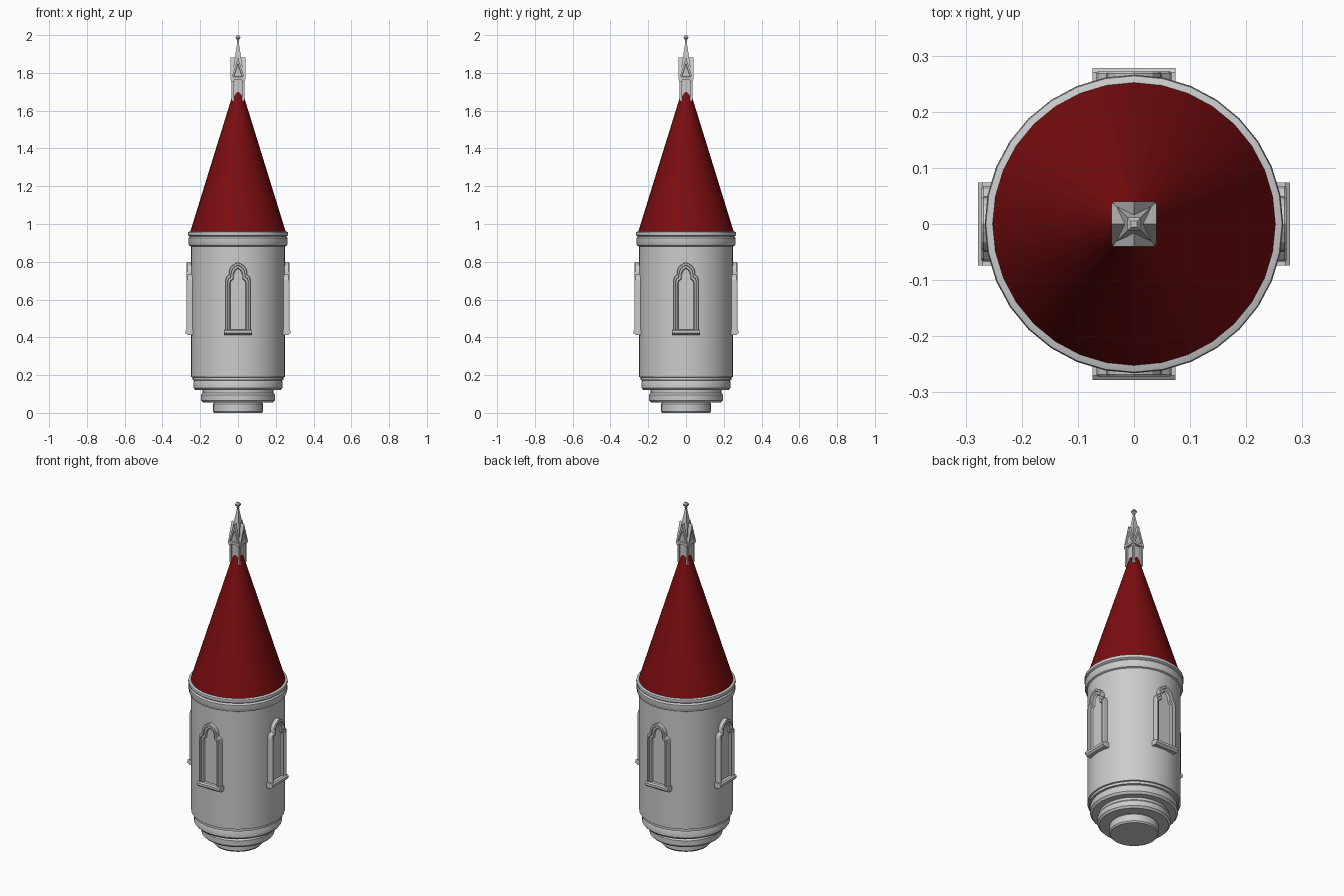
import bpy, bmesh, math
from mathutils import Matrix, Vector

if "Cube" in bpy.data.objects:
    bpy.data.objects.remove(bpy.data.objects["Cube"])


def finish(bm, name, smooth=False, color=None):
    bmesh.ops.recalc_face_normals(bm, faces=bm.faces)
    me = bpy.data.meshes.new(name)
    bm.to_mesh(me)
    bm.free()
    ob = bpy.data.objects.new(name, me)
    bpy.context.collection.objects.link(ob)
    if color:
        mat = bpy.data.materials.new(name + "_paint")
        mat.diffuse_color = color
        mat.use_nodes = True
        mat.node_tree.nodes["Principled BSDF"].inputs["Base Color"].default_value = mat.diffuse_color
        me.materials.append(mat)
    if smooth:
        bpy.ops.object.select_all(action='DESELECT')
        ob.select_set(True)
        bpy.context.view_layer.objects.active = ob
        bpy.ops.object.shade_smooth_by_angle(angle=math.radians(30))
    return ob


def stack(bm, rings):
    """Bridge equal-sized closed rings of points and cap both ends."""
    vs = [[bm.verts.new(p) for p in r] for r in rings]
    n = len(vs[0])
    for a, b in zip(vs, vs[1:]):
        for i in range(n):
            j = (i + 1) % n
            bm.faces.new((a[i], a[j], b[j], b[i]))
    bm.faces.new(vs[0])
    bm.faces.new(vs[-1])


def lathe(bm, profile, n, turn=0.0):
    stack(bm, [[(r * math.cos(turn + 2 * math.pi * i / n),
                 r * math.sin(turn + 2 * math.pi * i / n), z) for i in range(n)]
               for r, z in profile])


def square_lathe(bm, profile):
    lathe(bm, [(h * math.sqrt(2), z) for h, z in profile], 4, math.pi / 4)


def spin4(bm, count=4):
    """Repeat everything in bm around z in quarter turns."""
    geom = bm.verts[:] + bm.edges[:] + bm.faces[:]
    for k in range(1, count):
        new = bmesh.ops.duplicate(bm, geom=geom)["geom"]
        bmesh.ops.rotate(bm, verts=[g for g in new if isinstance(g, bmesh.types.BMVert)],
                         cent=(0, 0, 0), matrix=Matrix.Rotation(k * math.pi / 2, 3, 'Z'))


# Round tower body with stepped corbel and cornice
bm = bmesh.new()
lathe(bm, [(.126, 0), (.132, .008), (.132, .048), (.126, .055),
           (.185, .055), (.195, .066), (.195, .096), (.188, .105), (.188, .12),
           (.225, .12), (.235, .132), (.235, .165), (.231, .172),
           (.242, .174), (.242, .188), (.25, .19),
           (.25, .882), (.258, .886), (.263, .897), (.263, .925), (.256, .934),
           (.264, .940), (.266, .947), (.264, .957), (.25, .962)], 32)
finish(bm, "tower_body", True)

# Conical roof
bm = bmesh.new()
lathe(bm, [(.253, .958), (.002, 1.77)], 32)
finish(bm, "roof_cone", True, (.2, .004, .005, 1))

# Arched windows: rings step from the outer outline inwards to the pane
outer = [(.067, .43), (.067, .70), (.062, .719), (.049, .732), (.048, .746),
         (.044, .762), (.033, .779), (.016, .790), (0, .798)]
inner = [(.040, .43), (.040, .688), (.036, .699), (.024, .706), (.024, .722),
         (.022, .736), (.016, .750), (.008, .758), (0, .764)]


def window_ring(t, depth):
    half = [(a[0] + (b[0] - a[0]) * t, a[1] + (b[1] - a[1]) * t)
            for a, b in zip(outer, inner)]
    return [(x, -depth, z) for x, z in half] + [(-x, -depth, z) for x, z in half[-2::-1]]


bm = bmesh.new()
stack(bm, [window_ring(t, d) for t, d in
           [(0, .225), (0, .268), (.1, .272), (.4, .272), (.5, .262), (.85, .262), (1, .252)]])
spin4(bm)
finish(bm, "windows")

# Window sills
sill = [(.22, .412), (.266, .412), (.278, .422), (.278, .436), (.270, .442), (.22, .442)]
bm = bmesh.new()
stack(bm, [[(x, -d, z) for d, z in sill] for x in (-.074, .074)])
spin4(bm)
finish(bm, "window_sills")

# Pinnacle shaft
bm = bmesh.new()
square_lathe(bm, [(.024, 1.64), (.024, 1.79)])
finish(bm, "pinnacle_shaft")

# Corner posts with small capitals
bm = bmesh.new()
post = [(.0055, 1.65), (.0055, 1.752), (.009, 1.758), (.009, 1.768), (.006, 1.775)]
square_lathe(bm, post)
bmesh.ops.translate(bm, verts=bm.verts, vec=Vector((.028, .028, 0)))
spin4(bm)
finish(bm, "pinnacle_posts")

# Crossed gable roofs with recessed ends
bm = bmesh.new()
tri = [(-.037, 1.765), (.037, 1.765), (0, 1.882)]


def gable_ring(y, s):
    return [(x * s, y, 1.80 + (z - 1.80) * s) for x, z in tri]


stack(bm, [gable_ring(y, s) for y, s in
           [(-.033, .55), (-.04, .62), (-.04, 1), (.04, 1), (.04, .62), (.033, .55)]])
spin4(bm, 2)
finish(bm, "pinnacle_gables")

# Spire and finial
bm = bmesh.new()
square_lathe(bm, [(.034, 1.765), (.004, 1.963), (.006, 1.970), (.004, 1.974),
                  (.012, 1.984), (.012, 1.990), (.005, 2.0)])
finish(bm, "pinnacle_spire")
